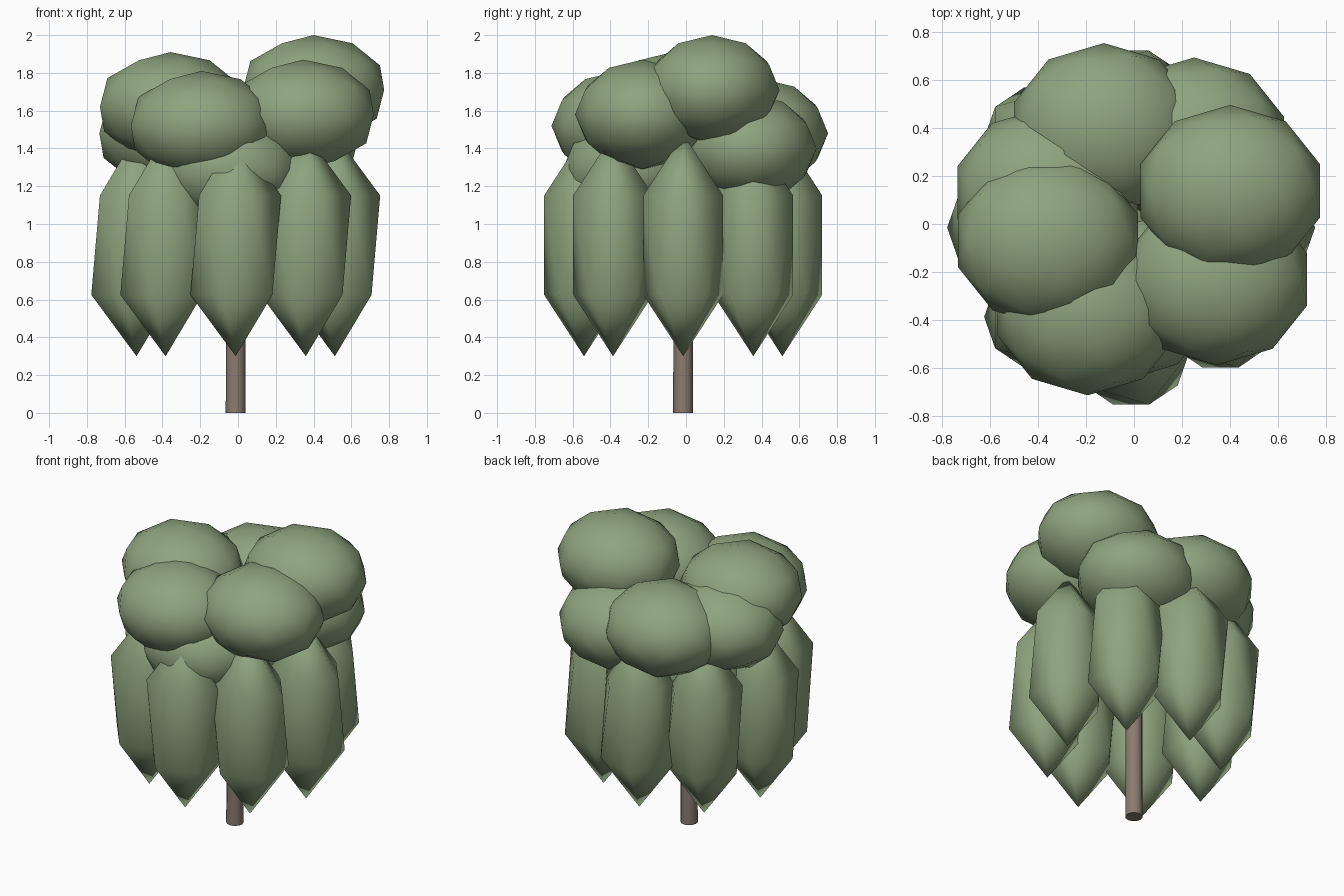
import bpy, math
from mathutils import Vector

if "Cube" in bpy.data.objects:
    bpy.data.objects.remove(bpy.data.objects["Cube"])

CX, CY = -0.012, -0.015          # trunk axis


def material(name, rgb):
    m = bpy.data.materials.new(name)
    m.diffuse_color = (*rgb, 1)
    m.use_nodes = True
    m.node_tree.nodes["Principled BSDF"].inputs["Base Color"].default_value = m.diffuse_color
    return m


LEAF = material("leaf_green", (0.27, 0.37, 0.21))
BARK = material("bark_brown", (0.26, 0.20, 0.16))


def finish(name, mat):
    ob = bpy.context.object
    ob.name = name
    ob.data.materials.append(mat)
    return ob


def leaf_ball(name, pos, size, detail):
    bpy.ops.mesh.primitive_ico_sphere_add(subdivisions=detail, radius=1, location=pos)
    ob = finish(name, LEAF)
    ob.scale = size
    bpy.ops.object.shade_smooth()


def limb(name, a, b, r1, r2, sides):
    a, b = Vector(a), Vector(b)
    d = b - a
    bpy.ops.mesh.primitive_cone_add(vertices=sides, radius1=r1, radius2=r2, depth=d.length,
                                    location=(a + b) / 2,
                                    rotation=d.to_track_quat('Z', 'Y').to_euler())
    finish(name, BARK)
    bpy.ops.object.shade_smooth_by_angle(angle=math.radians(50))


# trunk and the branches hidden in the crown
limb("trunk", (CX, CY, 0), (CX, CY, 1.3), 0.053, 0.05, 12)
for i, tip in enumerate([(-0.34, 0.13, 1.35), (0.3, 0.15, 1.4), (-0.05, -0.3, 1.3)]):
    limb(f"branch_{i + 1}", (CX, CY, 0.85), tip, 0.03, 0.02, 8)

# rounded crown clumps
clumps = [
    (0.40, 0.138, 1.71), (-0.357, -0.07, 1.62), (0.345, -0.23, 1.58),
    (-0.193, -0.355, 1.52), (-0.125, 0.395, 1.48), (0.25, 0.335, 1.40),
    (-0.36, 0.13, 1.48), (-0.05, -0.295, 1.29), (-0.12, 0.10, 1.17),
]
for i, pos in enumerate(clumps):
    leaf_ball(f"crown_clump_{i + 1}", pos, (0.393, 0.357, 0.29), 2)

# eight hanging curtains of foliage
for i in range(8):
    a = i * math.pi / 4
    pos = (CX + 0.525 * math.cos(a), CY + 0.525 * math.sin(a), 0.888)
    leaf_ball(f"hanging_foliage_{i + 1}", pos, (0.268, 0.248, 0.588), 1)
